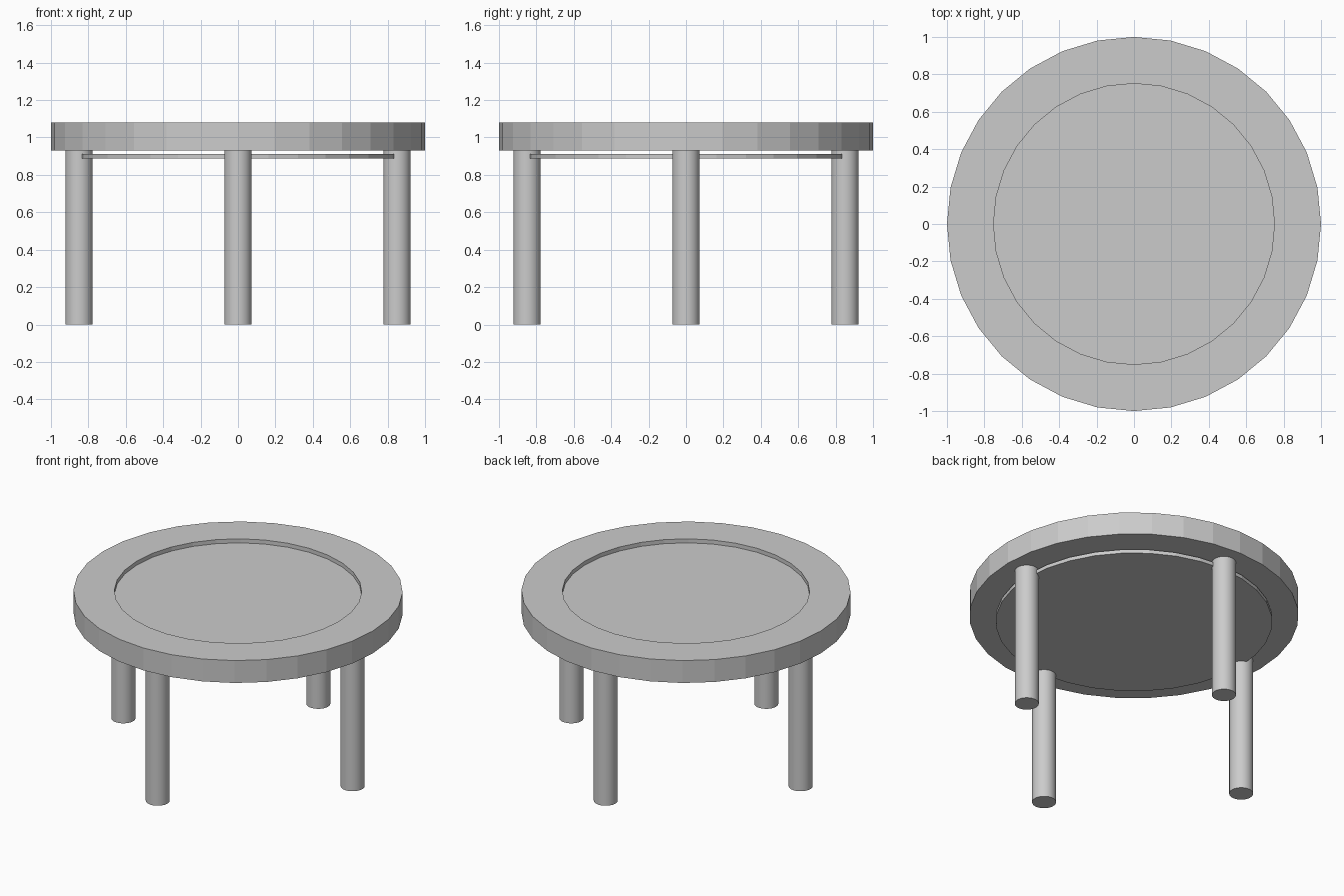
import bpy, bmesh, math

if "Cube" in bpy.data.objects:
    bpy.data.objects.remove(bpy.data.objects["Cube"])

SIDES = 32


def cylinder(name, radius, z0, z1, x=0.0, y=0.0):
    bpy.ops.mesh.primitive_cylinder_add(vertices=SIDES, radius=radius, depth=z1 - z0,
                                        location=(x, y, (z0 + z1) / 2))
    obj = bpy.context.object
    obj.name = name
    return obj


# round top with a shallow recess inset in its upper face
top = cylinder("table_top", 1.0, 0.93, 1.08)
bm = bmesh.new()
bm.from_mesh(top.data)
face = max(bm.faces, key=lambda f: f.calc_center_median().z)
inner = bmesh.ops.extrude_discrete_faces
bmesh.ops.inset_individual(bm, faces=[face], thickness=0.25 * math.cos(math.pi / SIDES))
floor = bmesh.ops.extrude_discrete_faces(bm, faces=[face])["faces"]
bmesh.ops.translate(bm, verts=list(floor[0].verts), vec=(0, 0, -0.027))
# rebuild the recess walls' links and normals
bmesh.ops.remove_doubles(bm, verts=bm.verts[:], dist=1e-5)
bmesh.ops.recalc_face_normals(bm, faces=bm.faces[:])
bm.to_mesh(top.data)
bm.free()

# thin disc hanging just under the top
cylinder("under_disc", 0.84, 0.888, 0.913)

# four round legs, one on each axis
for i, side in enumerate(("right", "back", "left", "front")):
    a = i * math.pi / 2
    leg = cylinder(side + "_leg", 0.073, 0.0, 0.93, 0.85 * math.cos(a), 0.85 * math.sin(a))
    bpy.ops.object.shade_smooth_by_angle(angle=math.radians(30))
